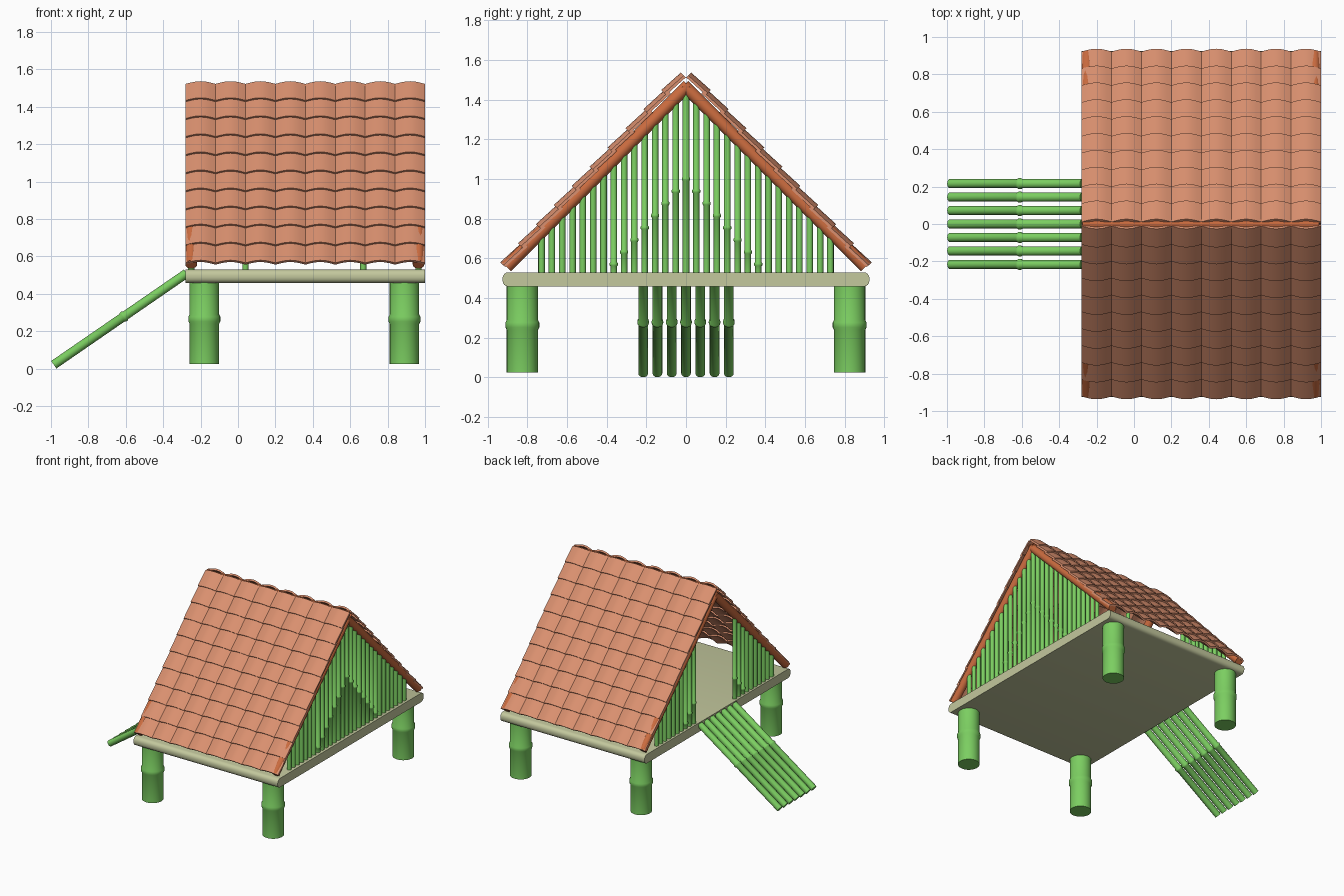
import bpy, bmesh, math
from mathutils import Vector

if "Cube" in bpy.data.objects:
    bpy.data.objects.remove(bpy.data.objects["Cube"])


def material(name, rgb):
    m = bpy.data.materials.new(name)
    m.diffuse_color = (*rgb, 1)
    m.use_nodes = True
    m.node_tree.nodes["Principled BSDF"].inputs["Base Color"].default_value = m.diffuse_color
    return m


BAMBOO = material("bamboo_green", (0.20, 0.62, 0.12))
TILE = material("clay_tile", (0.70, 0.28, 0.16))
RAFTER = material("rafter_orange", (0.60, 0.15, 0.05))
DECK = material("deck_tan", (0.55, 0.58, 0.34))


def finish(bm, name, mat, angle=40):
    bmesh.ops.recalc_face_normals(bm, faces=bm.faces)
    me = bpy.data.meshes.new(name)
    bm.to_mesh(me)
    bm.free()
    ob = bpy.data.objects.new(name, me)
    bpy.context.collection.objects.link(ob)
    me.materials.append(mat)
    bpy.ops.object.select_all(action='DESELECT')
    bpy.context.view_layer.objects.active = ob
    ob.select_set(True)
    bpy.ops.object.shade_smooth_by_angle(angle=math.radians(angle))
    return ob


def pole(bm, p0, p1, r, node=None, bump=1.15, half=0.015, sides=16, caps=True):
    """Round pole from p0 to p1 with an optional raised bamboo joint."""
    p0, p1 = Vector(p0), Vector(p1)
    length = (p1 - p0).length
    quat = (p1 - p0).to_track_quat('Z', 'Y')
    prof = [(0, r)]
    if node:
        prof += [(node - half, r), (node - half * .5, r * bump),
                 (node + half * .5, r * bump), (node + half, r)]
    prof.append((length, r))
    rings = []
    for h, rad in prof:
        rings.append([bm.verts.new(p0 + quat @ Vector((
            rad * math.cos(2 * math.pi * i / sides),
            rad * math.sin(2 * math.pi * i / sides), h))) for i in range(sides)])
    for a, b in zip(rings, rings[1:]):
        for i in range(sides):
            j = (i + 1) % sides
            bm.faces.new((a[i], a[j], b[j], b[i]))
    if caps:
        bm.faces.new(rings[0][::-1])
        bm.faces.new(rings[-1])


# Deck with rounded front and back edges
bm = bmesh.new()
prof = []
for cy, cz, a0 in ((.895, .50, 0), (-.895, .50, 90), (-.895, .488, 180), (.895, .488, 270)):
    for k in range(5):
        a = math.radians(a0 + k * 22.5)
        prof.append((cy + .03 * math.cos(a), cz + .03 * math.sin(a)))
face = bm.faces.new([bm.verts.new((-.28, y, z)) for y, z in prof])
ext = bmesh.ops.extrude_face_region(bm, geom=[face])
for v in ext['geom']:
    if isinstance(v, bmesh.types.BMVert):
        v.co.x = 1.0
finish(bm, "deck", DECK)

# Four thick bamboo legs
for side, x in (("left", -.18), ("right", .89)):
    for end, y in (("front", -.825), ("back", .825)):
        bm = bmesh.new()
        pole(bm, (x, y, .025), (x, y, .465), .079, .24, 1.08, .025, 32)
        finish(bm, f"{end}_{side}_leg", BAMBOO)

# Entrance ramp of seven poles
bm = bmesh.new()
for i in range(-3, 4):
    y = i * .072
    pole(bm, (-.985, y, .021), (-.275, y, .51), .0245, .455, 1.2, .012)
finish(bm, "ramp", BAMBOO)

# Gable walls of upright poles, with the doorway left open on the ramp side
for name, x, door in (("right_wall", .965, 0), ("left_wall", -.25, .235)):
    bm = bmesh.new()
    for i in range(-14, 15):
        y = i * .052
        if abs(y) < door:
            continue
        joint = 1.0 - 1.18 * abs(y) - .52
        pole(bm, (x, y, .52), (x, y, 1.465 - abs(y)), .0165,
             joint if joint > .03 else None, 1.25, .01, 12)
    finish(bm, name, BAMBOO)

# Short posts under the eaves
bm = bmesh.new()
for x in (.04, .67):
    for s in (-1, 1):
        pole(bm, (x, s * .73, .52), (x, s * .73, .73), .0165, sides=12)
finish(bm, "eave_posts", BAMBOO)

# Rafters along each gable and the hollow ridge tube
bm = bmesh.new()
for x in (-.25, .965):
    for s in (-1, 1):
        pole(bm, (x, s * .905, .557), (x, -s * .01, 1.472), .031, sides=20)
finish(bm, "rafters", RAFTER)
bm = bmesh.new()
pole(bm, (-.275, 0, 1.493), (.99, 0, 1.493), .03, sides=20, caps=False)
finish(bm, "ridge_tube", RAFTER)

# Overlapping rows of arched roof tiles
ROWS, COLS, SEG = 10, 8, 6
AMP, TILT = .021, .012
eave, ridge = Vector((0, .937, .58)), Vector((0, .035, 1.545))
up = (ridge - eave).normalized()
out = Vector((0, up.z, -up.y))
step = (ridge - eave).length / ROWS
width = 1.28 / COLS
for s, name in ((-1, "front_roof_tiles"), (1, "back_roof_tiles")):
    bm = bmesh.new()
    for row in range(ROWS):
        low = row * step
        high = low + step + (.02 if row < ROWS - 1 else 0)
        prev = None
        for c in range(COLS * SEG + 1):
            x = -.28 + c * width / SEG
            arch = AMP * math.sin(math.pi * (c % SEG) / SEG)
            pair = []
            for d, lift in ((low, TILT), (high, 0)):
                p = eave + up * d + out * (arch + lift - AMP - TILT)
                top = bm.verts.new((x, s * p.y, p.z))
                p = p - out * .014
                pair += [top, bm.verts.new((x, s * p.y, p.z))]
            t0, b0, t1, b1 = pair
            ring = [t0, t1, b1, b0]
            if prev:
                for k in range(4):
                    m = (k + 1) % 4
                    bm.faces.new((prev[k], prev[m], ring[m], ring[k]))
            else:
                bm.faces.new(ring)
            prev = ring
        bm.faces.new(prev[::-1])
    finish(bm, name, TILE, 30)
